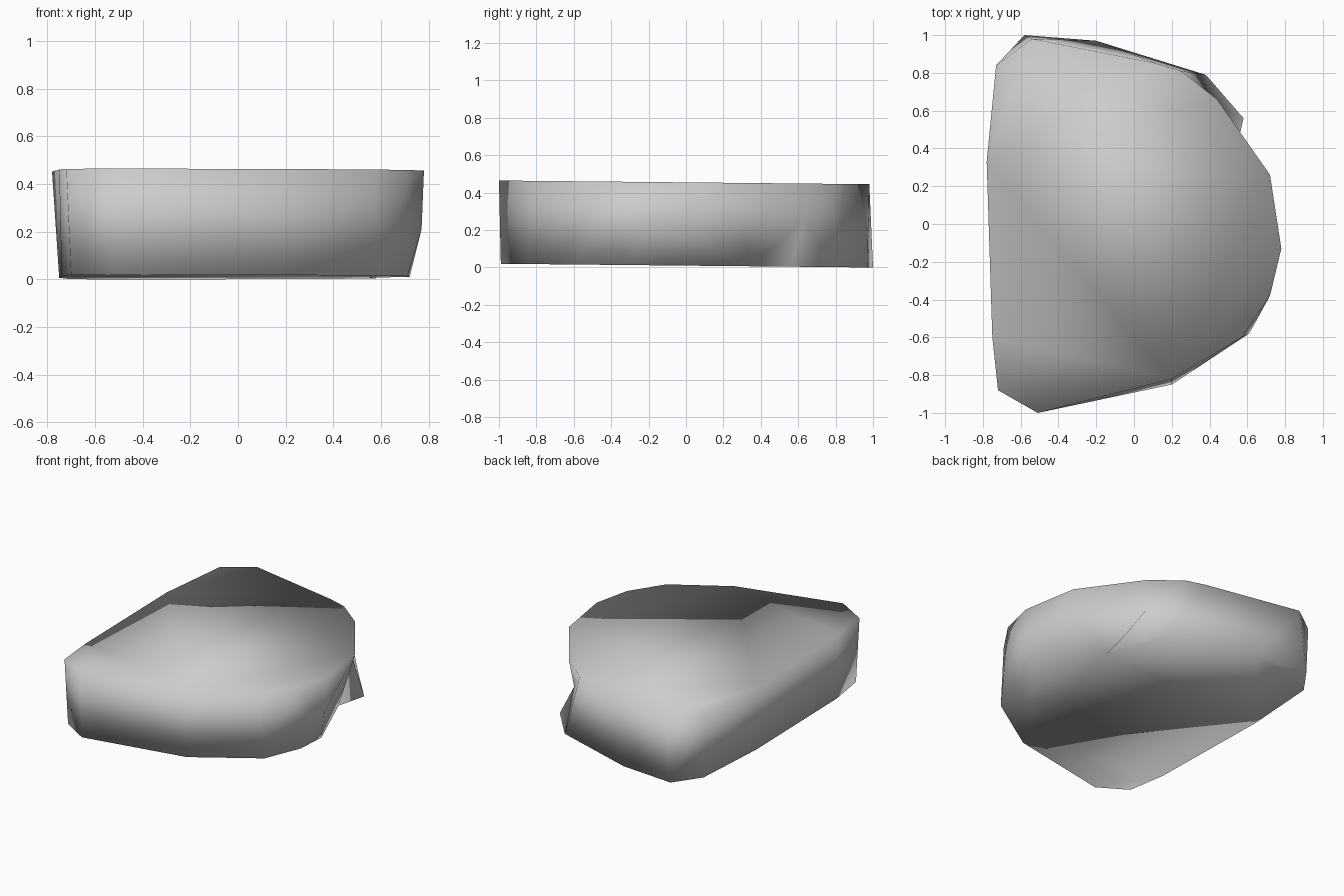
import bpy
import bmesh

if "Cube" in bpy.data.objects:
    bpy.data.objects.remove(bpy.data.objects["Cube"], do_unlink=True)

# Outlines of the upper rim and the base, counter-clockwise from the front left
rim_outline = [
    (-.72, -.88), (-.51, -1), (.2, -.82), (.57, -.6), (.72, -.38),
    (.78, -.13), (.72, .26), (.44, .66), (.25, .81), (.12, .85),
    (-.54, .98), (-.73, .84), (-.78, .33), (-.75, -.6),
]
base_outline = [
    (-.7, -.87), (-.51, -.99), (.2, -.85), (.61, -.58), (.71, -.32),
    (.72, -.11), (.53, .35), (.58, .56), (.38, .79), (-.2, .97),
    (-.58, 1), (-.71, .82), (-.75, .3), (-.74, -.6),
]
# Extra wall points: the bulge on the side and the crease above the ledge
wall_points = {5: (.77, -.15, .21), 7: (.42, .63, .26)}


def tilted_ring(bm, outline, height):
    """Place an outline on a plane that drops slightly toward the back."""
    return [bm.verts.new((x, y, height - y / 100)) for x, y in outline]


def build_slab():
    bm = bmesh.new()
    base = tilted_ring(bm, base_outline, .01)
    rim = tilted_ring(bm, rim_outline, .455)
    middle = {i: bm.verts.new(p) for i, p in wall_points.items()}

    # Side walls, split where a wall point exists
    count = len(rim)
    for i in range(count):
        j = (i + 1) % count
        extra = middle.get(i) or middle.get(j)
        if extra is None:
            bm.faces.new((base[i], base[j], rim[j], rim[i]))
            continue
        bm.faces.new((base[i], base[j], extra))
        if i in middle:
            bm.faces.new((extra, base[j], rim[j], rim[i]))
        else:
            bm.faces.new((base[i], extra, rim[j], rim[i]))

    # Top and bottom caps share the wall vertices so shading flows across
    bm.faces.new(rim)
    bm.faces.new(base[::-1])
    bmesh.ops.triangulate(bm, faces=bm.faces[:])
    bmesh.ops.recalc_face_normals(bm, faces=bm.faces[:])
    for face in bm.faces:
        face.smooth = True
    mesh = bpy.data.meshes.new("stone_slab")
    bm.to_mesh(mesh)
    bm.free()
    return mesh


def make_material(name, color):
    material = bpy.data.materials.new(name)
    material.use_nodes = True
    material.diffuse_color = color
    for node in material.node_tree.nodes:
        if node.type == "BSDF_PRINCIPLED":
            node.inputs["Base Color"].default_value = color
    return material


# Single smooth stone
slab = bpy.data.objects.new("stone_slab", build_slab())
slab.data.materials.append(make_material("stone_grey", (.6, .6, .6, 1)))
bpy.context.collection.objects.link(slab)
